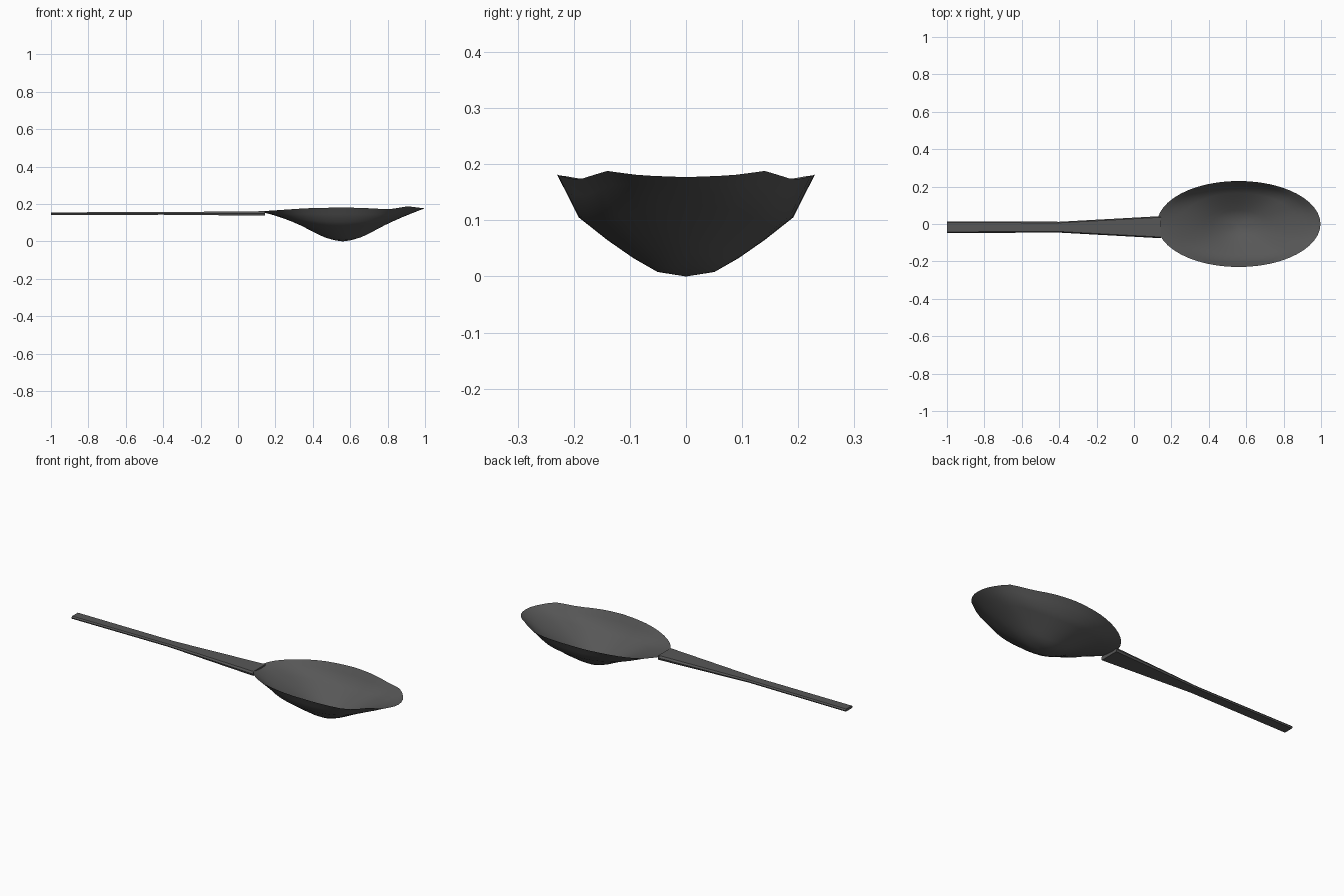
import bpy, bmesh, math

if "Cube" in bpy.data.objects:
    bpy.data.objects.remove(bpy.data.objects["Cube"])

metal = bpy.data.materials.new("dark_grey_metal")
metal.diffuse_color = (0.095, 0.095, 0.095, 1)
metal.use_nodes = True
metal.node_tree.nodes["Principled BSDF"].inputs["Base Color"].default_value = metal.diffuse_color


def lerp_table(table, t):
    for (a, u), (b, v) in zip(table, table[1:]):
        if t <= b:
            return u + (v - u) * (t - a) / (b - a)
    return table[-1][1]


def finish(bm, name, angle):
    bmesh.ops.recalc_face_normals(bm, faces=bm.faces)
    mesh = bpy.data.meshes.new(name)
    bm.to_mesh(mesh)
    bm.free()
    obj = bpy.data.objects.new(name, mesh)
    bpy.context.collection.objects.link(obj)
    mesh.materials.append(metal)
    bpy.ops.object.select_all(action='DESELECT')
    obj.select_set(True)
    bpy.context.view_layer.objects.active = obj
    bpy.ops.object.shade_smooth_by_angle(angle=math.radians(angle))
    return obj


# Bowl: thin oval shell, bell profile lengthwise and round profile crosswise
LENGTHWISE = [(0, 0), (.14, .01), (.22, .022), (.32, .042), (.41, .063),
              (.55, .095), (.78, .138), (1, .172)]
CROSSWISE = [(0, 0), (.22, .008), (.41, .033), (.61, .065), (.83, .105), (1, .182)]
# Rim height by angle from the tip, in degrees
RIM = [(0, .177), (20, .180), (37.5, .188), (56, .172), (75, .179),
       (90, .182), (115, .178), (140, .168), (180, .158)]
RINGS = [.11, .22, .32, .41, .51, .61, .72, .83, .92, 1]
SEGMENTS = 48

bm = bmesh.new()
center = bm.verts.new((.56, 0, 0))
previous = None
for r in RINGS:
    ring = []
    for i in range(SEGMENTS):
        a = 2 * math.pi * i / SEGMENTS
        w = math.cos(a) ** 2
        profile = lambda t: w * lerp_table(LENGTHWISE, t) + (1 - w) * lerp_table(CROSSWISE, t)
        rim = lerp_table(RIM, math.degrees(math.acos(math.cos(a))))
        z = profile(r) + (rim - profile(1)) * r ** 4
        ring.append(bm.verts.new((.56 + .437 * r * math.cos(a), .23 * r * math.sin(a), z)))
    for i in range(SEGMENTS):
        j = (i + 1) % SEGMENTS
        if previous:
            bm.faces.new((previous[i], ring[i], ring[j], previous[j]))
        else:
            bm.faces.new((center, ring[i], ring[j]))
    previous = ring
finish(bm, "bowl", 40)

# Handle: flat bar with chamfered top, flaring towards the bowl
STATIONS = [(-1, .031, .142, .156), (-.4, .029, .143, .157), (.145, .059, .138, .162)]
bm = bmesh.new()
sections = []
for x, half, low, high in STATIONS:
    mid = (low + high) / 2
    outline = [(-half + .004, low), (half - .004, low), (half, mid),
               (half - .006, high), (-half + .006, high), (-half, mid)]
    sections.append([bm.verts.new((x, y - .017, z)) for y, z in outline])
for a, b in zip(sections, sections[1:]):
    for i in range(6):
        j = (i + 1) % 6
        bm.faces.new((a[i], b[i], b[j], a[j]))
bm.faces.new(sections[0])
bm.faces.new(sections[-1])
finish(bm, "handle", 25)
